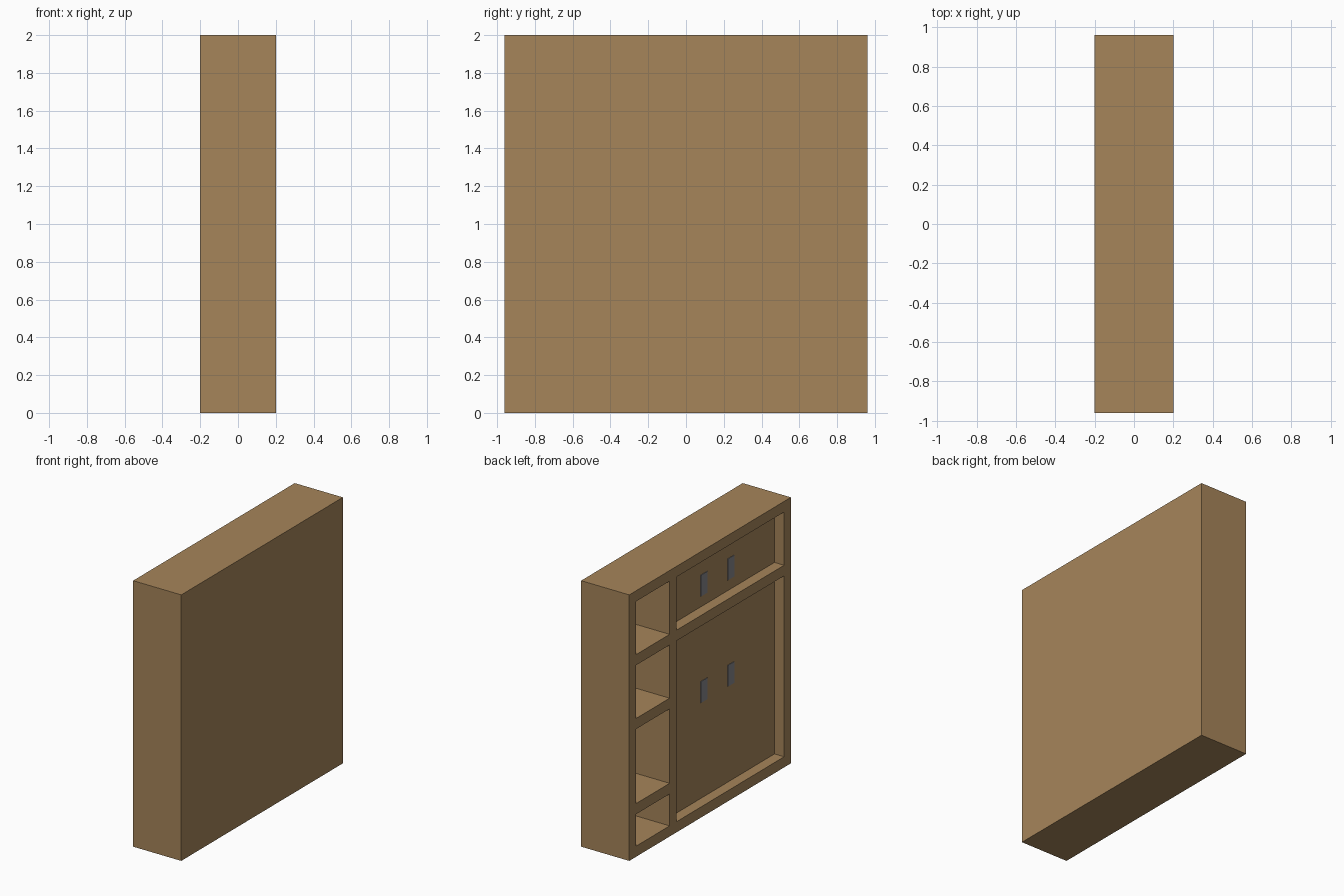
import bpy
import bmesh
from mathutils import Matrix, Vector

if "Cube" in bpy.data.objects:
    bpy.data.objects.remove(bpy.data.objects["Cube"])


def srgb(r, g, b):
    def lin(c):
        c /= 255
        return c / 12.92 if c <= 0.04045 else ((c + 0.055) / 1.055) ** 2.4
    return (lin(r), lin(g), lin(b), 1)


def material(name, colour):
    m = bpy.data.materials.new(name)
    m.diffuse_color = colour
    m.use_nodes = True
    m.node_tree.nodes["Principled BSDF"].inputs["Base Color"].default_value = m.diffuse_color
    return m


wood = material("oak wood", srgb(166, 133, 90))
metal = material("grey metal", srgb(133, 133, 138))


def boxes(name, spans, mat):
    """One object made of boxes, each given as (x0, x1, y0, y1, z0, z1)."""
    bm = bmesh.new()
    for x0, x1, y0, y1, z0, z1 in spans:
        centre = Vector((x0 + x1, y0 + y1, z0 + z1)) / 2
        size = Matrix.Diagonal((x1 - x0, y1 - y0, z1 - z0, 1))
        bmesh.ops.create_cube(bm, size=1, matrix=Matrix.Translation(centre) @ size)
    mesh = bpy.data.meshes.new(name)
    bm.to_mesh(mesh)
    bm.free()
    mesh.materials.append(mat)
    obj = bpy.data.objects.new(name, mesh)
    bpy.context.collection.objects.link(obj)
    return obj


FRONT, BACK = -0.2, 0.2      # the open side faces -x
BOARD = 0.08                 # board thickness
DOOR = FRONT + BOARD         # plane of the recessed doors

# Cabinet body
cabinet = boxes("cabinet_body", [(FRONT, BACK, -0.96, 0.96, 0, 2)], wood)

# Open shelves in the narrow column, shallow recesses for the doors
shelves = [(FRONT - 0.1, BACK - BOARD, 0.48, 0.88, a, b)
           for a, b in ((0.08, 0.32), (0.40, 0.96), (1.04, 1.44), (1.52, 1.92))]
doors = [(FRONT - 0.1, DOOR, -0.88, 0.40, a, b)
         for a, b in ((0.08, 1.44), (1.52, 1.92))]
cutter = boxes("opening_cutter", shelves + doors, wood)
cutter.hide_render = True

mod = cabinet.modifiers.new("openings", 'BOOLEAN')
mod.operation = 'DIFFERENCE'
mod.solver = 'EXACT'
mod.object = cutter
bpy.context.view_layer.update()
cut_mesh = bpy.data.meshes.new_from_object(
    cabinet.evaluated_get(bpy.context.evaluated_depsgraph_get()))
cabinet.modifiers.clear()
cabinet.data = cut_mesh
bpy.data.objects.remove(cutter)

# Thin handle plates on the doors
for label, z in (("lower", 0.80), ("upper", 1.60)):
    for side, y in (("left", -0.08), ("right", -0.40)):
        boxes(f"{label}_{side}_handle",
              [(DOOR - 0.004, DOOR + 0.002, y, y + 0.08, z, z + 0.16)], metal)
